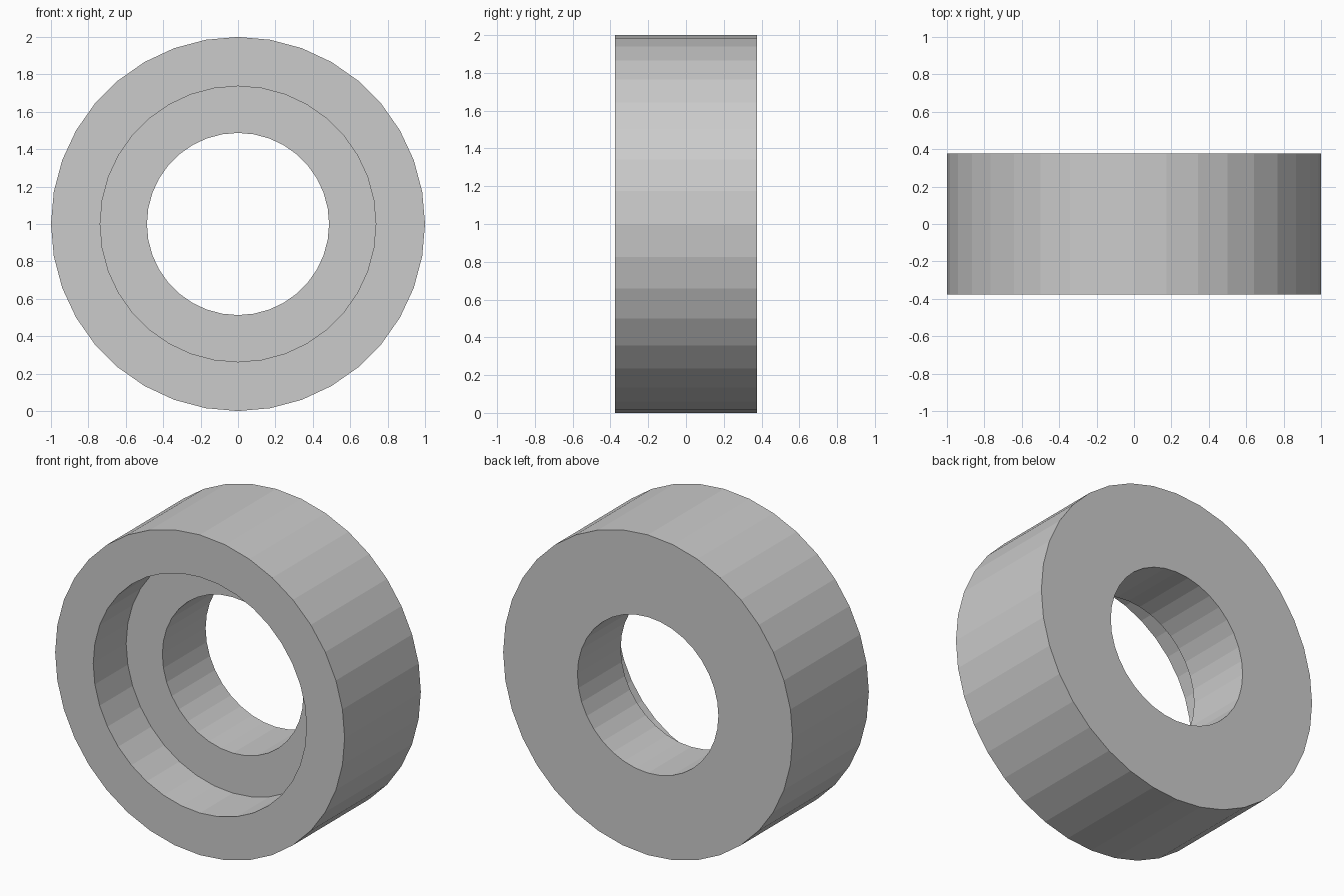
import bpy, bmesh, math

if "Cube" in bpy.data.objects:
    bpy.data.objects.remove(bpy.data.objects["Cube"])

SIDES = 36
# Cross-section of the ring as (radius, y); front faces -y
PROFILE = [
    (1.0, -0.376), (1.0, 0.376),        # outer wall
    (0.487, 0.376), (0.487, -0.051),    # through hole
    (0.737, -0.051), (0.737, -0.376),   # counterbore step
]

# Revolve the closed cross-section around the y axis
bm = bmesh.new()
rings = []
for i in range(SIDES):
    a = 2 * math.pi * i / SIDES
    rings.append([bm.verts.new((r * math.sin(a), y, 1 + r * math.cos(a)))
                  for r, y in PROFILE])
n = len(PROFILE)
for i in range(SIDES):
    a, b = rings[i], rings[(i + 1) % SIDES]
    for j in range(n):
        k = (j + 1) % n
        bm.faces.new((a[j], a[k], b[k], b[j]))
bmesh.ops.recalc_face_normals(bm, faces=bm.faces)

mesh = bpy.data.meshes.new("counterbored_ring")
bm.to_mesh(mesh)
bm.free()
ring = bpy.data.objects.new("counterbored_ring", mesh)
bpy.context.collection.objects.link(ring)
